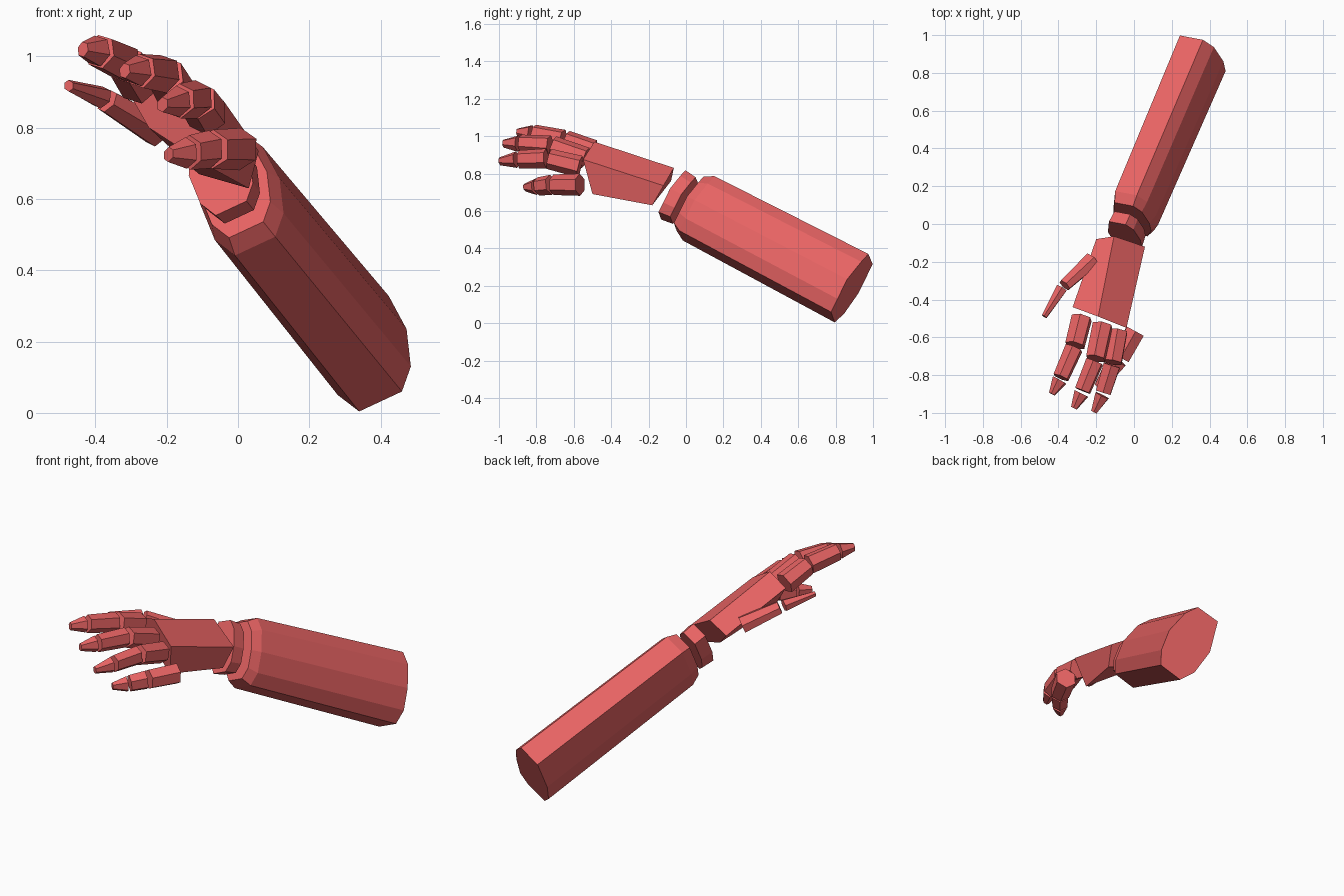
import bpy
import bmesh
from math import cos, sin, radians
from mathutils import Vector

cube = bpy.data.objects.get("Cube")
if cube:
    bpy.data.objects.remove(cube, do_unlink=True)

# Single flat colour for every part
red = bpy.data.materials.new("coral red")
red.use_nodes = True
colour = (0.8, 0.125, 0.125, 1)
red.diffuse_color = colour
red.node_tree.nodes["Principled BSDF"].inputs["Base Color"].default_value = colour


def loft(name, rings):
    """Join rings of equal point count into a closed, flat-shaded solid."""
    bm = bmesh.new()
    loops = [[bm.verts.new(point) for point in ring] for ring in rings]
    for a, b in zip(loops, loops[1:]):
        for i in range(len(a)):
            j = (i + 1) % len(a)
            bm.faces.new((a[i], a[j], b[j], b[i]))
    bm.faces.new(loops[0])
    bm.faces.new(loops[-1])
    bmesh.ops.recalc_face_normals(bm, faces=bm.faces)
    mesh = bpy.data.meshes.new(name)
    bm.to_mesh(mesh)
    bm.free()
    mesh.materials.append(red)
    obj = bpy.data.objects.new(name, mesh)
    bpy.context.collection.objects.link(obj)
    return obj


def section(centre, axis, up, width, height, sides=6):
    """Oval polygon standing across an axis."""
    side = axis.cross(up).normalized()
    top = side.cross(axis).normalized()
    angles = [radians(360 * i / sides) for i in range(sides)]
    return [centre + side * cos(a) * width / 2 + top * sin(a) * height / 2
            for a in angles]


def bone(name, start, end, up, size_start, size_end):
    """One finger segment tapering between two joints."""
    axis = (end - start).normalized()
    loft(name, [section(start, axis, up, *size_start),
                section(end, axis, up, *size_end)])


# Forearm profile at the elbow end, slid along the arm axis to make rings
elbow = [Vector(p) for p in (
    (.34, .795, .004), (.46, .775, .06), (.485, .81, .13),
    (.473, .862, .235), (.423, .937, .328), (.365, .975, .37),
    (.243, .998, .315), (.235, .922, .16), (.28, .845, .05))]
arm_axis = Vector((-.355, -.83, .433))
elbow_centre = Vector((.36, .89, .19))


def arm_ring(distance, scale=1):
    return [elbow_centre + (p - elbow_centre) * scale + arm_axis * distance
            for p in elbow]


loft("forearm", [arm_ring(0), arm_ring(.985, .94), arm_ring(1.04, .8)])
loft("wrist", [arm_ring(1.08, .68), arm_ring(1.15, .72)])

# Palm: five-sided, wider at the knuckles
palm_back = [(-.2, -.08, .76), (-.106, -.065, .83), (.058, -.12, .735),
             (.03, -.18, .63), (-.11, -.15, .67)]
palm_front = [(-.325, -.44, .93), (-.19, -.49, .97), (-.04, -.55, .875),
              (-.08, -.5, .69), (-.25, -.44, .8)]
loft("palm", [palm_back, palm_front])

# Fingers: knuckle, two joints and tip, with the sideways lean of the back
fingers = {
    "index": (.3, (-.275, -.49, .92), (-.315, -.65, .98),
              (-.39, -.82, 1.015), (-.435, -.9, 1.02)),
    "middle": (.35, (-.165, -.53, .88), (-.205, -.72, .95),
               (-.275, -.89, .96), (-.318, -.975, .96)),
    "ring": (.5, (-.085, -.56, .835), (-.115, -.74, .88),
             (-.165, -.9, .875), (-.212, -.995, .865)),
    "little": (.7, (.01, -.56, .74), (-.075, -.715, .74),
               (-.14, -.795, .73), (-.195, -.86, .725)),
}
sizes = [((.115, .12), (.11, .11)),
         ((.1, .11), (.09, .1)),
         ((.085, .09), (.035, .045))]
parts = ["lower", "middle", "tip"]
for finger, (lean, *joints) in fingers.items():
    points = [Vector(p) for p in joints]
    up = Vector((lean, 0, 1))
    for part, a, b, (first, last) in zip(parts, points, points[1:], sizes):
        gap = (b - a).normalized() * .008
        bone(f"{finger}_finger_{part}", a + gap,
             b if part == "tip" else b - gap, up, first, last)

# Thumb: two segments under the side of the palm
thumb = [Vector(p) for p in
         ((-.222, -.19, .788), (-.375, -.332, .88), (-.475, -.49, .918))]
thumb_up = Vector((-.6, .3, 1))
thumb_gap = (thumb[1] - thumb[0]).normalized() * .012
bone("thumb_lower", thumb[0], thumb[1] - thumb_gap, thumb_up,
     (.1, .085), (.075, .065))
bone("thumb_tip", thumb[1] + thumb_gap, thumb[2], thumb_up,
     (.07, .06), (.03, .035))
